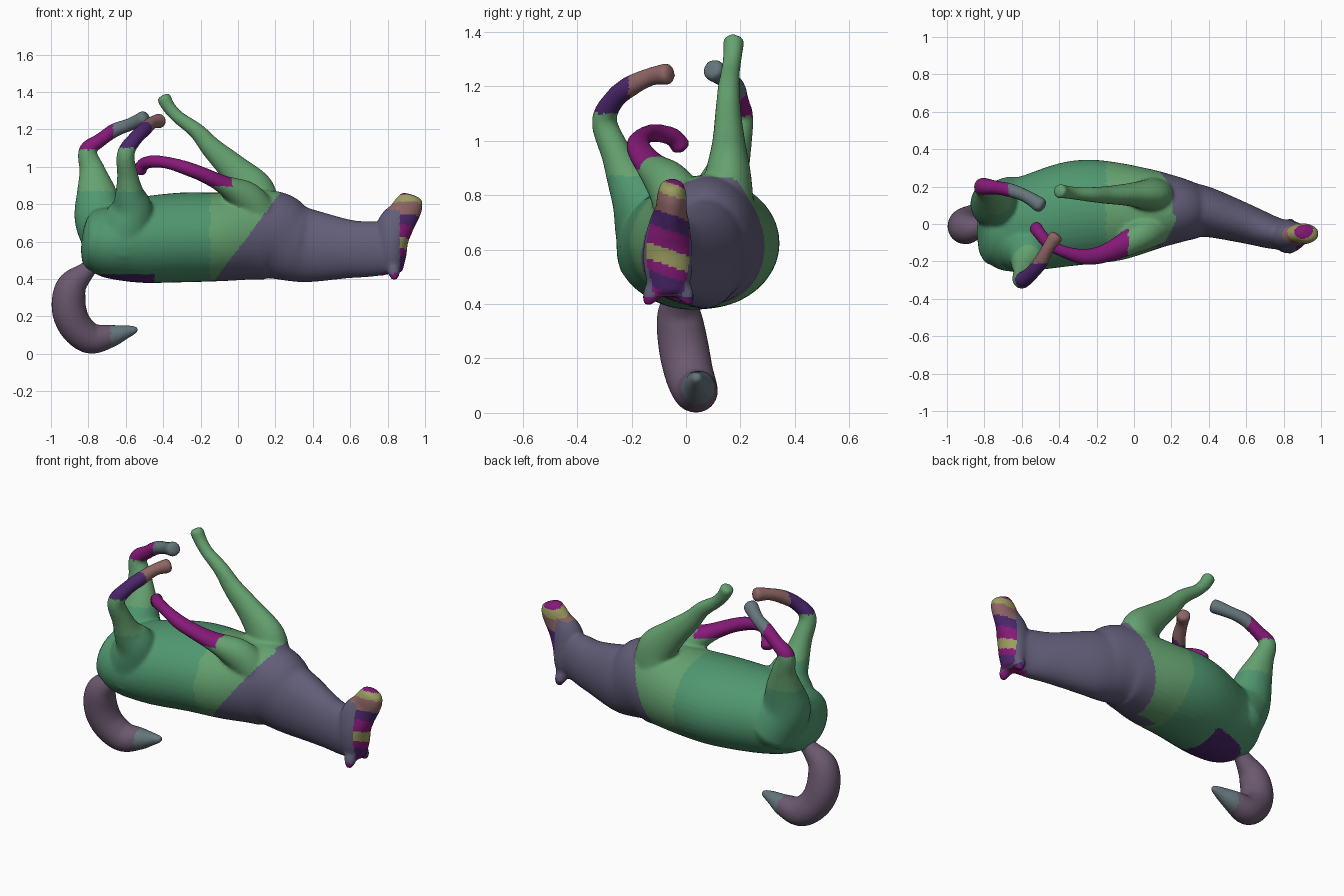
import bpy, bmesh
from math import cos, sin, tau
from mathutils import Vector

if "Cube" in bpy.data.objects:
    bpy.data.objects.remove(bpy.data.objects["Cube"])

SIDES = 40


def spline(pts, n=6):
    """Catmull-Rom through tuples of any length."""
    p = [pts[0]] + pts + [pts[-1]]
    out = []
    for i in range(1, len(p) - 2):
        for k in range(n):
            t = k / n
            out.append([0.5 * (2 * b + (c - a) * t + (2 * a - 5 * b + 4 * c - d) * t * t
                               + (3 * b - a - 3 * c + d) * t ** 3)
                        for a, b, c, d in zip(*p[i - 1:i + 3])])
    return out + [list(pts[-1])]


def loft(bm, pts):
    """Rounded tube through (x, y, z, radius) or (x, y, z, y radius, other radius)."""
    pts = [q if len(q) == 5 else q + (q[3],) for q in pts]
    s = spline(pts)
    pos = [Vector(q[:3]) for q in s]
    rings = []
    for i, q in enumerate(s):
        t = (pos[min(i + 1, len(s) - 1)] - pos[max(i - 1, 0)]).normalized()
        rings.append((pos[i], t, q[3], q[4]))

    def cap(ring, sign):
        p, t, a, b = ring
        r = min(a, b)
        return [(p + t * sign * r * o, t, a * k, b * k) for o, k in ((.25, .92), (.42, .7), (.5, .35))]

    rings = cap(rings[0], -1)[::-1] + rings + cap(rings[-1], 1)
    loops = []
    for p, t, a, b in rings:
        side = Vector((0, 1, 0))
        side = (side - t * side.dot(t)).normalized()
        up = t.cross(side)
        loops.append([bm.verts.new(p + side * a * cos(tau * k / SIDES) + up * b * sin(tau * k / SIDES))
                      for k in range(SIDES)])
    faces = []
    for l, m in zip(loops, loops[1:]):
        for k in range(SIDES):
            j = (k + 1) % SIDES
            faces.append(bm.faces.new((l[k], l[j], m[j], m[k])))
    faces.append(bm.faces.new(loops[0][::-1]))
    faces.append(bm.faces.new(loops[-1]))
    bmesh.ops.recalc_face_normals(bm, faces=faces)


def skin(name, tubes, voxel=0.010, smooth=8):
    """Fuse tubes into one smooth surface."""
    bm = bmesh.new()
    for t in tubes:
        loft(bm, t)
    me = bpy.data.meshes.new(name)
    bm.to_mesh(me)
    bm.free()
    ob = bpy.data.objects.new(name, me)
    bpy.context.collection.objects.link(ob)
    r = ob.modifiers.new("fuse", 'REMESH')
    r.mode = 'VOXEL'
    r.voxel_size = voxel
    s = ob.modifiers.new("soften", 'SMOOTH')
    s.iterations = smooth
    dg = bpy.context.evaluated_depsgraph_get()
    ob.data = bpy.data.meshes.new_from_object(ob.evaluated_get(dg))
    ob.modifiers.clear()
    for f in ob.data.polygons:
        f.use_smooth = True
    return ob


COLOURS = {
    "green": (.08, .31, .16), "light_green": (.13, .36, .16), "slate": (.12, .11, .19),
    "magenta": (.24, .01, .19), "purple": (.07, .02, .15), "tan": (.27, .13, .13),
    "teal_grey": (.13, .18, .20), "olive": (.33, .33, .12), "mauve": (.15, .10, .16),
}
NAMES = list(COLOURS)


def paint(ob, rule):
    ob.data.materials.clear()
    for n in NAMES:
        m = bpy.data.materials.get(n) or bpy.data.materials.new(n)
        m.diffuse_color = (*COLOURS[n], 1)
        m.use_nodes = True
        m.node_tree.nodes["Principled BSDF"].inputs["Base Color"].default_value = m.diffuse_color
        ob.data.materials.append(m)
    for f in ob.data.polygons:
        f.material_index = NAMES.index(rule(*f.center))


# Torso and neck, lying on the back
torso = [(-.745, -.015, .605, .21, .175), (-.67, -.015, .598, .242, .20), (-.53, .01, .607, .258, .228),
         (-.30, .06, .622, .28, .24), (-.10, .067, .625, .265, .237), (.08, .075, .635, .222, .238),
         (.19, .075, .63, .19, .238), (.30, .07, .592, .157, .207), (.40, .06, .575, .132, .193),
         (.60, .0, .56, .105, .156), (.72, -.04, .56, .09, .148), (.80, -.06, .555, .08, .135)]
# Head pointing upward, with two ears below
head = [(.83, -.065, .455, .072, .055), (.825, -.065, .52, .088, .075), (.825, -.067, .60, .09, .085),
        (.84, -.062, .68, .078, .098), (.885, -.055, .745, .058, .085), (.912, -.052, .795, .055, .078),
        (.924, -.052, .828, .047, .066)]
ears = [[(.83, -.065 + s * .05, .46, .035), (.835, -.065 + s * .068, .425, .03),
         (.835, -.065 + s * .08, .405, .018)] for s in (-1, 1)]
# Legs, body to hoof
front_leg_straight = [(.10, .15, .76, .10, .12), (.08, .155, .87, .085, .115), (-.02, .157, .985, .062, .082),
                      (-.14, .155, 1.10, .048, .058), (-.22, .157, 1.19, .041, .044),
                      (-.32, .165, 1.265, .035), (-.37, .172, 1.32, .036), (-.395, .175, 1.365, .039)]
front_leg_bent = [(.12, -.01, .74, .10), (.04, -.06, .835, .085, .09), (-.08, -.125, .905, .06, .05),
                  (-.18, -.165, .955, .048, .04), (-.27, -.175, .99, .043, .038), (-.37, -.15, 1.02, .033),
                  (-.45, -.11, 1.028, .034), (-.505, -.05, 1.015, .034), (-.525, -.02, .98, .037)]
hind_leg_right = [(-.62, -.08, .60, .18), (-.57, -.155, .76, .122), (-.58, -.215, .86, .078),
                  (-.59, -.255, .95, .057), (-.60, -.30, 1.07, .047), (-.55, -.265, 1.15, .039),
                  (-.50, -.205, 1.20, .039), (-.46, -.13, 1.235, .034), (-.42, -.07, 1.245, .041)]
hind_leg_left = [(-.66, .09, .60, .165), (-.735, .10, .72, .13, .14), (-.757, .145, .86, .088, .108),
                 (-.78, .185, .98, .056, .07), (-.805, .20, 1.085, .048), (-.74, .195, 1.14, .038),
                 (-.66, .18, 1.195, .038), (-.58, .15, 1.225, .035), (-.50, .10, 1.26, .042)]
body = skin("horse_body", [torso, head, *ears, front_leg_straight, front_leg_bent,
                           hind_leg_right, hind_leg_left])


def body_colour(x, y, z):
    # face patches, slightly slanted
    if x > .76 and (x > .865 or z > .77 or z < .43):
        h = z + .35 * (y + .06)
        for top, c in ((.44, "magenta"), (.50, "purple"), (.54, "magenta"), (.60, "olive"),
                       (.67, "magenta"), (.73, "purple"), (.80, "tan"), (.845, "olive"), (9, "magenta")):
            if h < top:
                return c
    # lower hind legs
    if z > 1.1 and y < 0 and x < -.3:
        return "purple" if y < -.21 else "tan"
    if z > 1.09 and y > 0 and x < -.45:
        return "magenta" if x < -.67 else "teal_grey"
    # bent front leg
    if .895 < z < 1.09 and -.57 < x < -.03 and y < .05 and not (x < -.48 and y < -.13):
        return "magenta"
    # neck and shoulders
    edge = -.12 + .75 * (z - .4) if y < .05 else .02 + .4 * (z - .4)
    if x > edge and (z < .86 or x > .2):
        return "slate"
    if z < .425 and -.75 < x < -.45:
        return "purple"
    return "light_green" if z > .87 or x > -.15 else "green"


paint(body, body_colour)

# Curled tail
tail = skin("tail", [[(-.76, -.01, .49, .035), (-.82, -.02, .435, .052), (-.89, -.025, .36, .082),
                      (-.905, -.01, .25, .092), (-.87, .01, .15, .09), (-.79, .035, .083, .083),
                      (-.69, .045, .093, .064), (-.61, .04, .114, .041), (-.545, .04, .13, .02)]])
paint(tail, lambda x, y, z: "mauve" if x < -.68 else "teal_grey")
